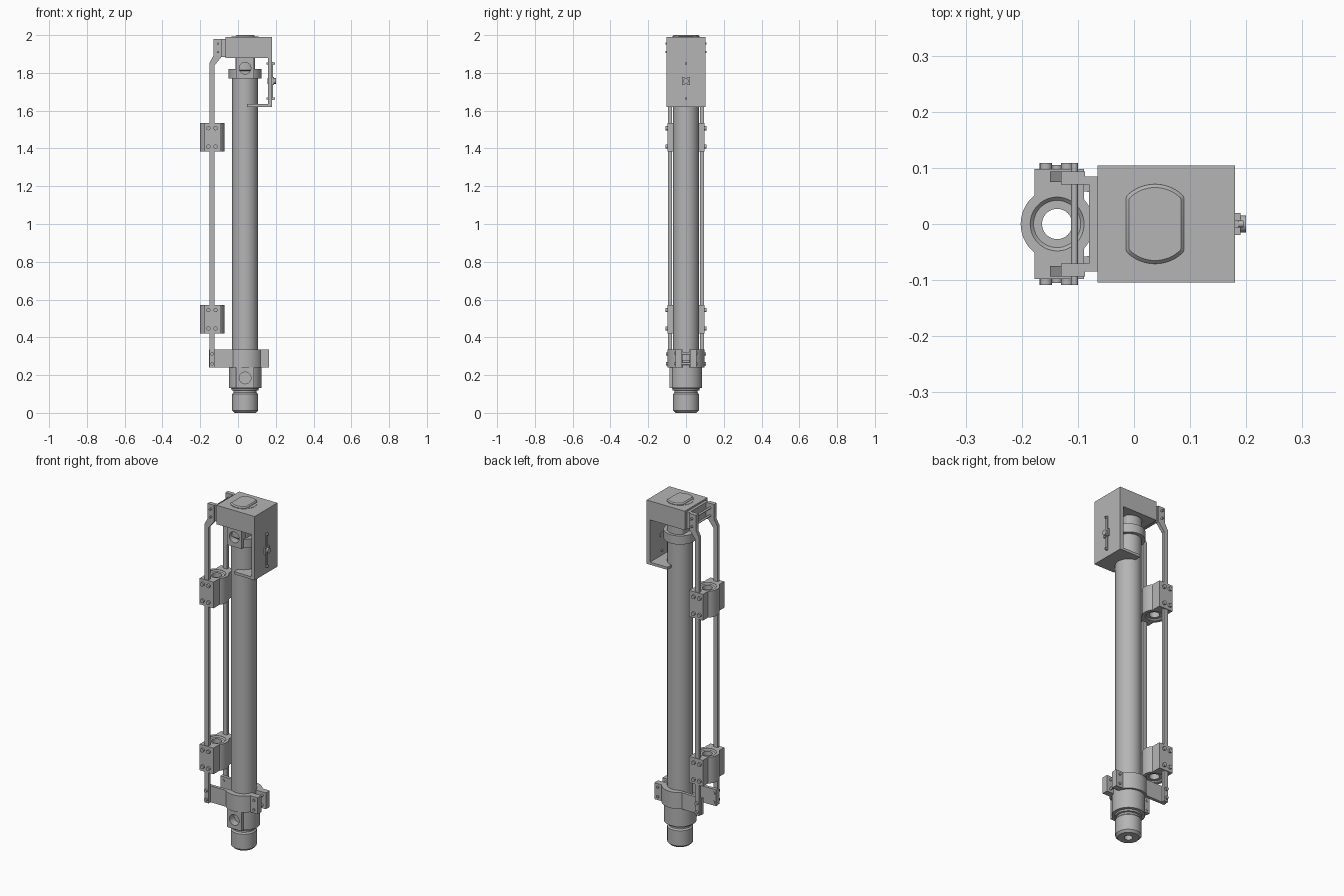
import bpy, bmesh, math
from mathutils import Vector

if "Cube" in bpy.data.objects:
    bpy.data.objects.remove(bpy.data.objects["Cube"], do_unlink=True)

steel = bpy.data.materials.new("grey_steel")
steel.use_nodes = True
GREY = (0.46, 0.46, 0.46, 1)
steel.diffuse_color = GREY
steel.node_tree.nodes["Principled BSDF"].inputs["Base Color"].default_value = GREY

AXIS_X = 0.0375      # main cylinder axis
GUIDE_X = -0.137     # guide bushing axis


def finish(name, bm):
    bmesh.ops.recalc_face_normals(bm, faces=bm.faces)
    mesh = bpy.data.meshes.new(name)
    bm.to_mesh(mesh)
    bm.free()
    mesh.materials.append(steel)
    ob = bpy.data.objects.new(name, mesh)
    bpy.context.collection.objects.link(ob)
    return ob


def prism(name, points, lo, hi, axis="z"):
    """Extrude a closed outline along y or z."""
    bm = bmesh.new()
    place = (lambda a, b: (a, b, lo)) if axis == "z" else (lambda a, b: (a, lo, b))
    face = bm.faces.new([bm.verts.new(place(a, b)) for a, b in points])
    new = bmesh.ops.extrude_face_region(bm, geom=[face])["geom"]
    step = Vector((0, 0, hi - lo)) if axis == "z" else Vector((0, hi - lo, 0))
    bmesh.ops.translate(bm, vec=step, verts=[g for g in new if isinstance(g, bmesh.types.BMVert)])
    return finish(name, bm)


def box(name, x, y, z):
    return prism(name, [(x[0], y[0]), (x[1], y[0]), (x[1], y[1]), (x[0], y[1])], *z)


def arc(cx, r, start, end, n=24):
    angles = [math.radians(start + (end - start) * i / n) for i in range(n + 1)]
    return [(cx + r * math.cos(a), r * math.sin(a)) for a in angles]


def rod(name, start, end, r, sides=24):
    a, b = Vector(start), Vector(end)
    bm = bmesh.new()
    bmesh.ops.create_cone(bm, cap_ends=True, segments=sides, radius1=r, radius2=r, depth=(b - a).length)
    turn = (b - a).to_track_quat("Z", "Y").to_matrix()
    bmesh.ops.rotate(bm, matrix=turn, verts=bm.verts)
    bmesh.ops.translate(bm, vec=(a + b) / 2, verts=bm.verts)
    return finish(name, bm)


def lathe(name, profile, cx, sides=64):
    bm = bmesh.new()
    verts = [bm.verts.new((cx + r, 0, z)) for r, z in profile]
    edges = [bm.edges.new(pair) for pair in zip(verts, verts[1:])]
    bmesh.ops.spin(bm, geom=verts + edges, cent=(cx, 0, 0), axis=(0, 0, 1),
                   angle=math.tau, steps=sides)
    bmesh.ops.remove_doubles(bm, verts=bm.verts, dist=1e-5)
    return finish(name, bm)


def apply_mod(ob, kind, **settings):
    mod = ob.modifiers.new(kind, kind)
    for key, value in settings.items():
        setattr(mod, key, value)
    with bpy.context.temp_override(object=ob, active_object=ob, selected_objects=[ob]):
        bpy.ops.object.modifier_apply(modifier=mod.name)


def combine(targets, tool, operation="DIFFERENCE"):
    for ob in targets:
        apply_mod(ob, "BOOLEAN", object=tool, operation=operation, solver="EXACT")
    bpy.data.objects.remove(tool, do_unlink=True)


# Main cylinder with threaded nose, collars and tube
body = lathe("cylinder_body", [
    (0, 0.03), (0.022, 0.03), (0.022, 0), (0.056, 0), (0.068, 0.012), (0.068, 0.1),
    (0.061, 0.108), (0.061, 0.118), (0.071, 0.12), (0.071, 0.13), (0.086, 0.132),
    (0.086, 0.28), (0.068, 0.28), (0.068, 1.77), (0.087, 1.77), (0.087, 1.82), (0, 1.82)], AXIS_X)

# Flat-faced port bosses on the front of each end
for label, z0, z1, port in (("lower", 0.132, 0.24, 0.185), ("upper", 1.77, 1.88, 1.825)):
    boss = box(label + "_port_boss", (AXIS_X - 0.048, AXIS_X + 0.048), (-0.088, 0), (z0, z1))
    combine([body, boss], rod("port_cutter", (AXIS_X, -0.12, port), (AXIS_X, -0.045, port), 0.031, 32))

# Rod head with two flats, passing through the top bracket
flats = [(min(max(x, AXIS_X - 0.052), AXIS_X + 0.052), y) for x, y in arc(AXIS_X, 0.071, 0, 360, 64)[:-1]]
flats = [p for i, p in enumerate(flats)
         if not (abs(abs(p[0] - AXIS_X) - 0.052) < 1e-6 and abs(p[1]) < 0.045)]
head = prism("rod_head", flats, 1.81, 2.0)
apply_mod(head, "BEVEL", width=0.006, segments=1, limit_method="ANGLE", angle_limit=math.radians(60))
rod("rod_seat", (AXIS_X, 0, 1.95), (AXIS_X, 0, 1.9915), 0.0715, 64)

# Top bracket: block, side plate and foot
prism("top_bracket", [(-0.065, 1.88), (0.158, 1.88), (0.158, 1.635), (0.047, 1.635), (0.047, 1.62),
                      (0.18, 1.62), (0.18, 1.99), (-0.065, 1.99)], -0.104, 0.104, "y")
box("bracket_tongue", (-0.08, -0.06), (-0.085, 0.085), (1.885, 1.98))

# Locking knob and its slotted strip on the side plate
KNOB_Z = 1.757
box("slot_strip", (0.178, 0.186), (-0.006, 0.006), (KNOB_Z - 0.1, KNOB_Z + 0.1))
box("knob_washer", (0.178, 0.19), (-0.02, 0.02), (KNOB_Z - 0.02, KNOB_Z + 0.02))
rod("knob", (0.155, 0, KNOB_Z), (0.2, 0, KNOB_Z), 0.015)
for dz in (-0.093, 0.093):
    rod("strip_stud", (0.15, 0, KNOB_Z + dz), (0.195, 0, KNOB_Z + dz), 0.006, 16)

# Cranked guide bars, tongue ears and lower clamp halves, mirrored front and back
bar = [(-0.15, 0.24), (-0.124, 0.24), (-0.124, 1.84), (-0.087, 1.885), (-0.087, 1.98),
       (-0.13, 1.98), (-0.13, 1.89), (-0.15, 1.855)]
strap = ([(-0.153, -0.058), (-0.153, -0.075)] + arc(AXIS_X, 0.098, 230, 326)
         + [(0.165, -0.055), (0.165, -0.02)] + arc(AXIS_X, 0.067, 343, 238))
for side, s in (("front", -1), ("back", 1)):
    prism(side + "_guide_bar", bar, s * 0.075, s * 0.094, "y")
    box(side + "_tongue_ear", (-0.13, -0.065), sorted((s * 0.07, s * 0.085)), (1.885, 1.98))
    prism(side + "_clamp_strap", [(x, -s * y) for x, y in strap], 0.24, 0.335)
    for z in (0.26, 0.312):
        rod(side + "_strap_bolt", (GUIDE_X, s * 0.055, z), (GUIDE_X, s * 0.105, z), 0.009, 16)

# Cross pins through the tongue and through the clamp ears
for z in (1.91, 1.955):
    rod("tongue_pin", (-0.106, -0.109, z), (-0.106, 0.109, z), 0.006, 16)
for z in (0.26, 0.315):
    rod("ear_pin", (0.142, -0.062, z), (0.142, 0.062, z), 0.007, 16)

# Two guide blocks with bushings and bolts
for label, z0, z1 in (("lower", 0.42, 0.572), ("upper", 1.383, 1.535)):
    block = box(label + "_guide_block", (-0.177, -0.089), (-0.098, 0.098), (z0, z1))
    combine([block], rod("sleeve", (GUIDE_X, 0, z0), (GUIDE_X, 0, z1), 0.065, 48), "UNION")
    combine([block], rod("bore_cutter", (GUIDE_X, 0, z0 - 0.1), (GUIDE_X, 0, z1 + 0.1), 0.048, 48))
    lathe(label + "_bushing", [
        (0.027, z0 + 0.008), (0.042, z0 + 0.008), (0.048, z0 + 0.002), (0.048, z1 - 0.002),
        (0.042, z1 - 0.008), (0.027, z1 - 0.008), (0.027, z0 + 0.008)], GUIDE_X, 48)
    for s in (-1, 1):
        for x in (-0.157, -0.119):
            for z in (z0 + 0.027, z1 - 0.028):
                rod("guide_bolt", (x, s * 0.09, z), (x, s * 0.109, z), 0.011, 16)

# Smooth round surfaces, keep edges sharp
for ob in bpy.context.scene.objects:
    if ob.type == "MESH" and steel.name in ob.data.materials:
        with bpy.context.temp_override(object=ob, active_object=ob, selected_objects=[ob],
                                       selected_editable_objects=[ob]):
            bpy.ops.object.shade_smooth_by_angle(angle=math.radians(30))
